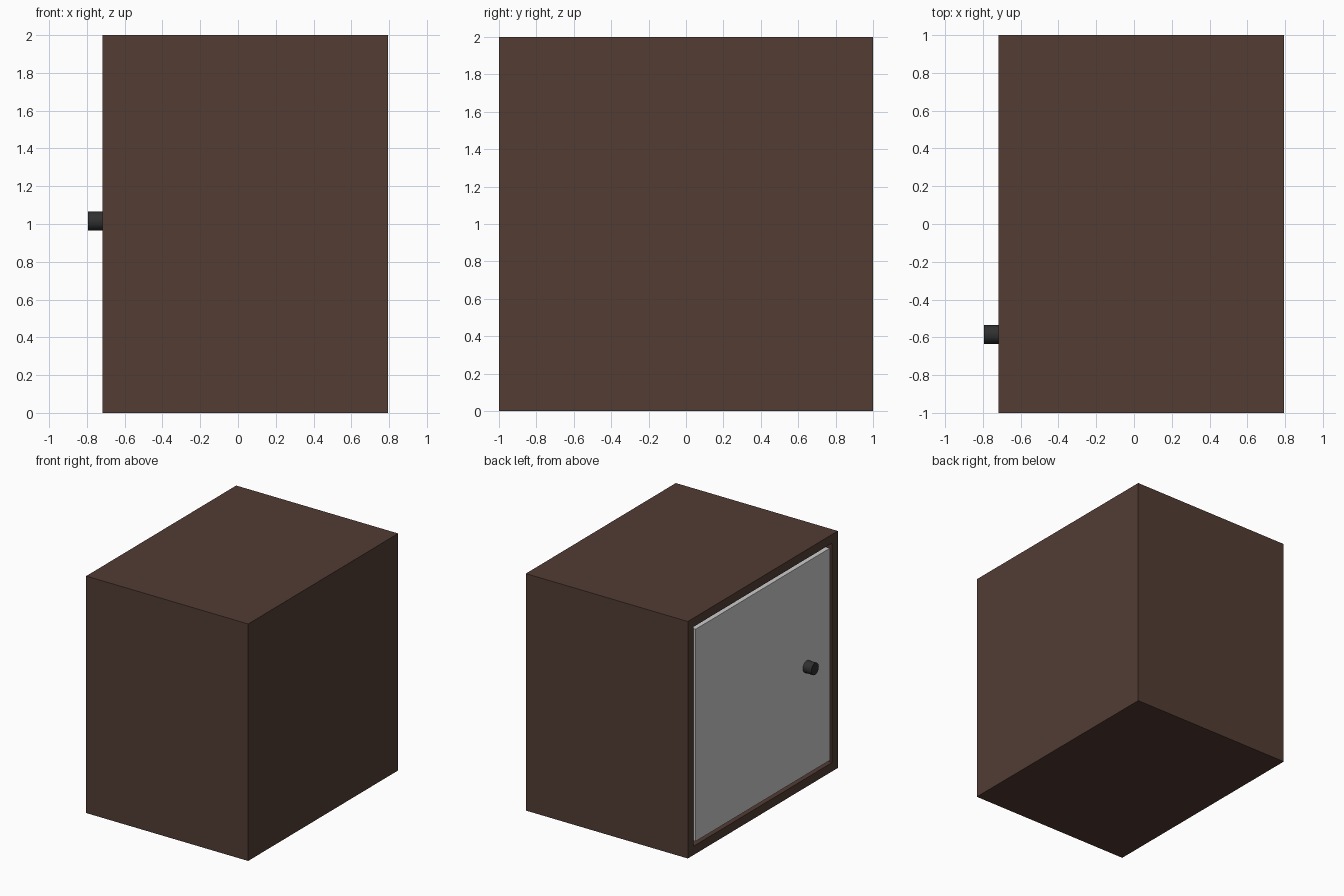
import bpy, bmesh, math
from mathutils import Vector

if "Cube" in bpy.data.objects:
    bpy.data.objects.remove(bpy.data.objects["Cube"])

X0, X1 = -0.717, 0.795      # door side and opposite side of the body
KNOB_X = -0.795


def material(name, color):
    m = bpy.data.materials.new(name)
    m.diffuse_color = (*color, 1)
    m.use_nodes = True
    m.node_tree.nodes["Principled BSDF"].inputs["Base Color"].default_value = m.diffuse_color
    return m


def box(name, lo, hi, mat=None):
    bpy.ops.mesh.primitive_cube_add(size=1)
    ob = bpy.context.object
    ob.name = name
    lo, hi = Vector(lo), Vector(hi)
    for v in ob.data.vertices:
        v.co = [(l + h) / 2 + c * (h - l) for l, h, c in zip(lo, hi, v.co)]
    if mat:
        ob.data.materials.append(mat)
    return ob


wood = material("dark_wood", (0.085, 0.045, 0.034))
black = material("black_metal", (0.03, 0.03, 0.03))

# Cabinet body: box whose door side is inset to a frame and sunk to form the recess
body = box("cabinet_body", (X0, -1, 0), (X1, 1, 2), wood)
bm = bmesh.new()
bm.from_mesh(body.data)
face = min(bm.faces, key=lambda f: f.calc_center_median().x)
bmesh.ops.inset_region(bm, faces=[face], thickness=0.105)
recess = bmesh.ops.extrude_discrete_faces(bm, faces=[face])["faces"][0]
bmesh.ops.translate(bm, verts=recess.verts, vec=(0.1, 0, 0))
bm.to_mesh(body.data)
bm.free()

# Door: plain panel filling the recess, flush with the frame
box("door_panel", (X0, -0.895, 0.105), (X0 + 0.1, 0.895, 1.895))

# Knob: short cylinder pointing out of the door
bpy.ops.mesh.primitive_cylinder_add(vertices=32, radius=0.05, depth=X0 - KNOB_X,
                                    location=((X0 + KNOB_X) / 2, -0.585, 1.015),
                                    rotation=(0, math.pi / 2, 0))
knob = bpy.context.object
knob.name = "door_knob"
knob.data.materials.append(black)
bpy.ops.object.shade_smooth_by_angle()
